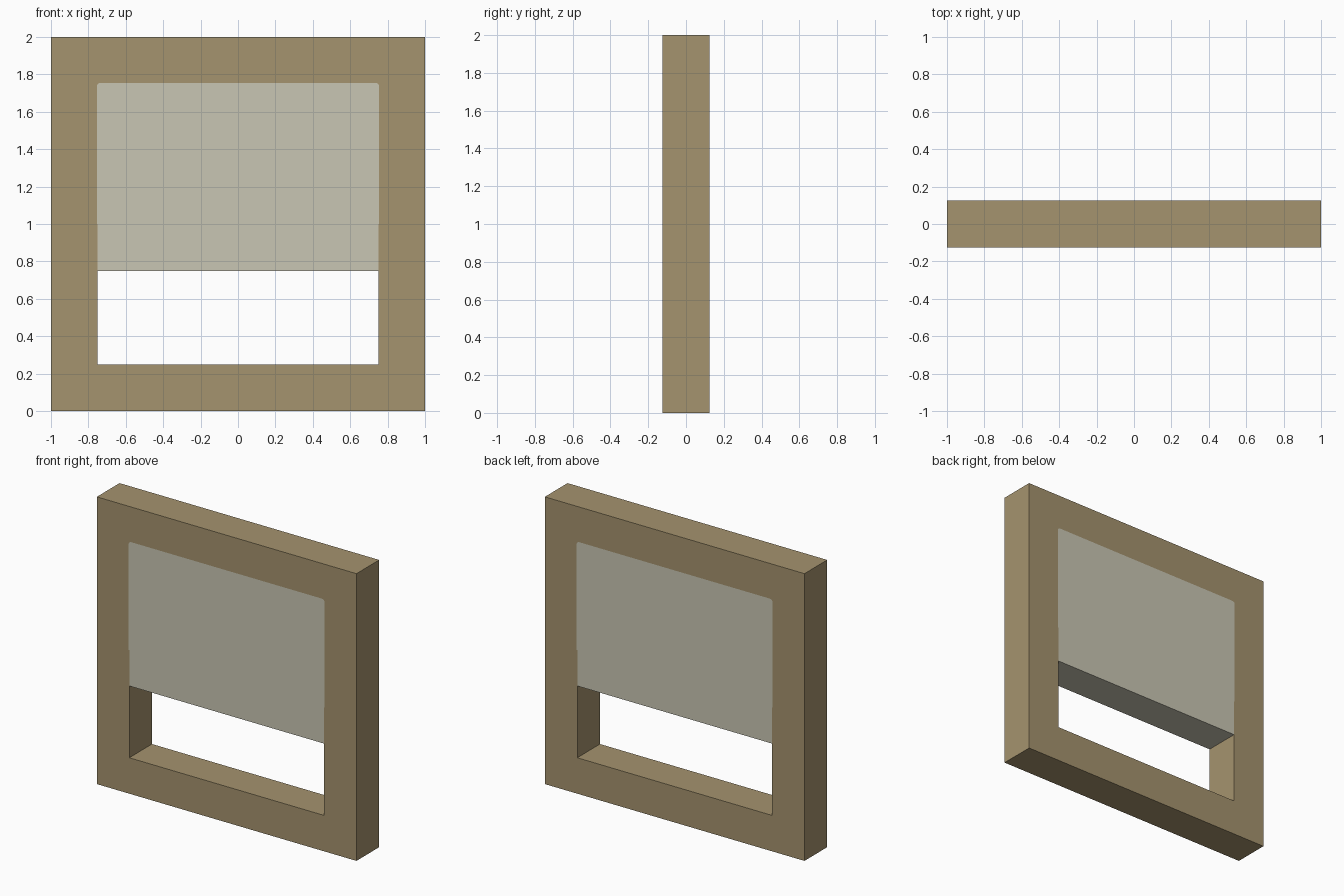
import bpy
import math

if "Cube" in bpy.data.objects:
    bpy.data.objects.remove(bpy.data.objects["Cube"])

HALF_DEPTH = 0.125


def material(name, color):
    m = bpy.data.materials.new(name)
    m.diffuse_color = (*color, 1.0)
    m.use_nodes = True
    m.node_tree.nodes["Principled BSDF"].inputs["Base Color"].default_value = m.diffuse_color
    return m


wood = material("tan_frame", (0.376, 0.292, 0.156))
pane = material("pale_pane", (0.584, 0.565, 0.456))


def slab(name, outline, walls, mat):
    """Right half of a slab: front and back faces plus the outer walls, mirrored in x."""
    n = len(outline)
    verts = [(x, -HALF_DEPTH, z) for x, z in outline]
    verts += [(x, HALF_DEPTH, z) for x, z in outline]
    faces = [tuple(range(n)), tuple(range(2 * n - 1, n - 1, -1))]
    for i in walls:
        j = (i + 1) % n
        faces.append((i, i + n, j + n, j))
    mesh = bpy.data.meshes.new(name)
    mesh.from_pydata(verts, [], faces)
    mesh.materials.append(mat)
    obj = bpy.data.objects.new(name, mesh)
    bpy.context.collection.objects.link(obj)
    mirror = obj.modifiers.new("mirror", 'MIRROR')
    mirror.use_axis[0] = True
    return obj


# Shared seam between frame and pane, running upwards, with a small rounded corner
R = 0.02
corner = [(0.735 + R * math.cos(a), 1.735 + R * math.sin(a))
          for a in (k * math.pi / 8 for k in range(5))]
seam = [(0.75, 0.75), (0.75, 1.0), (0.755, 1.0)] + corner + [(0, 1.755)]

# Frame around the opening
frame_outline = [(0, 0), (1, 0), (1, 2), (0, 2)] + seam[::-1] + [(0.75, 0.25), (0, 0.25)]
n = len(frame_outline)
slab("window_frame", frame_outline, [0, 1, 2, n - 3, n - 2], wood)

# Pane flush with the frame, closed along its lower edge
slab("window_pane", [(0, 0.75)] + seam, [0], pane)
